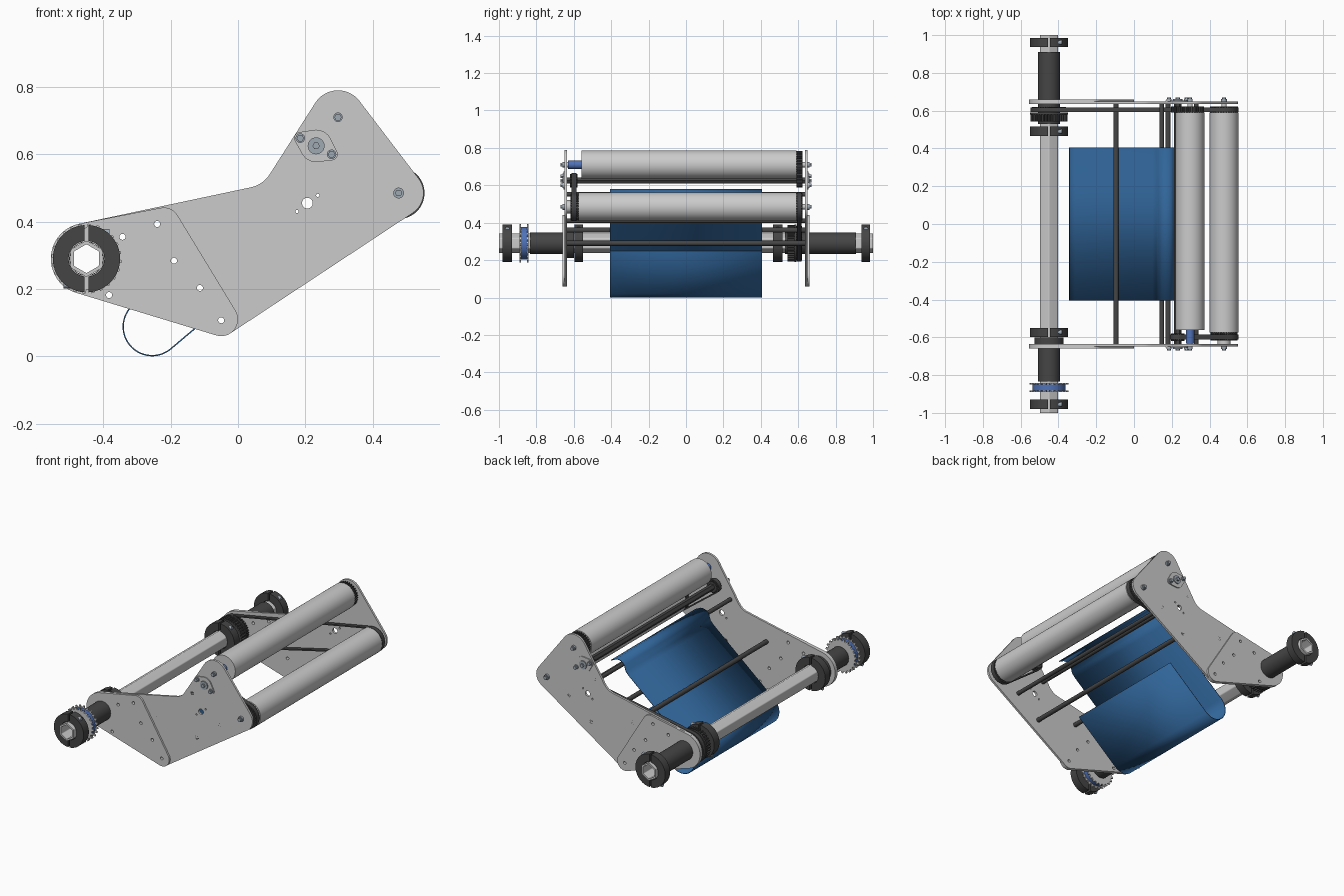
import bpy, bmesh
from math import pi, sin, cos, atan2, acos, radians, tau

if "Cube" in bpy.data.objects:
    bpy.data.objects.remove(bpy.data.objects["Cube"])


def material(name, rgb):
    m = bpy.data.materials.new(name)
    m.diffuse_color = (*rgb, 1)
    m.use_nodes = True
    m.node_tree.nodes["Principled BSDF"].inputs["Base Color"].default_value = m.diffuse_color
    return m


DARK = material("dark_plastic", (0.06, 0.06, 0.06))
BLUE = material("blue_sheet", (0.03, 0.13, 0.32))
HUB = material("blue_hub", (0.08, 0.17, 0.48))
STEEL = material("bolt_steel", (0.35, 0.4, 0.45))


def finish(ob, mat):
    bpy.context.collection.objects.link(ob)
    if mat:
        ob.data.materials.append(mat)
    bpy.ops.object.select_all(action='DESELECT')
    ob.select_set(True)
    bpy.context.view_layer.objects.active = ob
    bpy.ops.object.shade_smooth_by_angle(angle=radians(30))
    return ob


def prism(name, y0, y1, loops, mat=None):
    """Extrude x-z loops (first outline, then holes) from y0 to y1."""
    cu = bpy.data.curves.new(name, 'CURVE')
    cu.dimensions, cu.fill_mode = '2D', 'BOTH'
    cu.extrude = abs(y1 - y0) / 2
    for pts in loops:
        sp = cu.splines.new('POLY')
        sp.points.add(len(pts) - 1)
        for p, (x, z) in zip(sp.points, pts):
            p.co = (x, z, 0, 1)
        sp.use_cyclic_u = True
    tmp = bpy.data.objects.new(name + "_tmp", cu)
    me = bpy.data.meshes.new_from_object(tmp)
    bpy.data.objects.remove(tmp)
    bm = bmesh.new()
    bm.from_mesh(me)
    for v in bm.verts:
        v.co = (v.co.x, (y0 + y1) / 2 - v.co.z, v.co.y)
    bmesh.ops.remove_doubles(bm, verts=bm.verts, dist=1e-5)
    bmesh.ops.recalc_face_normals(bm, faces=bm.faces)
    bm.to_mesh(me)
    bm.free()
    return finish(bpy.data.objects.new(name, me), mat)


def circle(c, r, n=48, turn=0.0):
    return [(c[0] + r * cos(turn + tau * i / n), c[1] + r * sin(turn + tau * i / n)) for i in range(n)]


def hull(circles):
    """Outline of arcs joined by tangents; a negative radius is a concave fillet."""
    n = len(circles)
    ang = []
    for i in range(n):
        (x, z, r), (x2, z2, r2) = circles[i], circles[(i + 1) % n]
        dx, dz = x2 - x, z2 - z
        ang.append(atan2(dz, dx) - acos((r - r2) / (dx * dx + dz * dz) ** 0.5))
    pts = []
    for i, (x, z, r) in enumerate(circles):
        a, b = ang[i - 1], ang[i]
        sweep = (b - a) % tau if r > 0 else -((a - b) % tau)
        k = max(3, int(abs(sweep) / 0.13))
        pts += [(x + r * cos(a + sweep * j / k), z + r * sin(a + sweep * j / k)) for j in range(k + 1)]
    return pts


def gear(c, r, depth, n):
    pts = []
    for i in range(n):
        for f, rr in ((0, r - depth), (0.4, r - depth), (0.55, r), (0.85, r)):
            a = tau * (i + f) / n
            pts.append((c[0] + rr * cos(a), c[1] + rr * sin(a)))
    return pts


def cyl(name, c, r, y0, y1, mat=None, n=48):
    return prism(name, y0, y1, [circle(c, r, n)], mat)


def ring(name, c, r, bore, y0, y1, mat=None):
    return prism(name, y0, y1, [circle(c, r), circle(c, bore)], mat)


SHAFT, UPPER, LOWER, IDLER = (-0.45, 0.29), (0.297, 0.71), (0.477, 0.485), (0.232, 0.625)
RODS = [(-0.095, 0.36), (0.147, 0.552), (0.33, 0.41), (0.18, 0.29)]
HOLES = [(-0.24, 0.393), (-0.343, 0.355), (-0.383, 0.182), (-0.19, 0.284), (-0.113, 0.203), (-0.05, 0.107)]

# Side plates, doublers, bearing flanges and bolts on both sides
plate = hull([(*SHAFT, 0.106), (-0.05, 0.11, 0.05), (0.48, 0.485, 0.071),
              (0.297, 0.71, 0.08), (0.02, 0.588, -0.088)])
doubler = hull([(*SHAFT, 0.106), (-0.05, 0.11, 0.05), (-0.22, 0.395, 0.047)])
small = [circle(h, 0.009, 16) for h in HOLES]
bore = circle(SHAFT, 0.058)
bearing = [circle((0.206, 0.455), 0.016, 24), circle((0.175, 0.43), 0.005, 12), circle((0.237, 0.478), 0.005, 12)]
flange = hull([(0.185, 0.648, 0.018), (*IDLER, 0.048), (0.278, 0.6, 0.018), (*IDLER, 0.048)])
for s, side in ((-1, "front"), (1, "back")):
    prism(side + "_side_plate", s * 0.636, s * 0.649, [plate, bore] + small + bearing)
    prism(side + "_doubler_plate", s * 0.649, s * 0.66, [doubler, bore] + small)
    prism(side + "_bearing_flange", s * 0.649, s * 0.655, [flange])
    for i, (c, r) in enumerate([(UPPER, 0.014), (LOWER, 0.016), (IDLER, 0.025), ((0.185, 0.648), 0.014), ((0.278, 0.6), 0.014)]):
        cyl(f"{side}_washer_{i}", c, r, s * 0.648, s * 0.661, STEEL, 24)
        cyl(f"{side}_bolt_{i}", c, 0.011, s * 0.66, s * 0.671, STEEL, 6)

# Tie rods
for i, c in enumerate(RODS):
    cyl(f"tie_rod_{i}", c, 0.0135 if i in (0, 3) else 0.012, -0.649, 0.649, DARK, 24)

# Hollow hexagonal main shaft
hexa = lambda R, r: hull([(*p, r) for p in circle(SHAFT, R, 6, pi / 2)])
prism("main_shaft", -1.0, 1.0, [hexa(0.044, 0.009), hexa(0.036, 0.006)])


# Split clamp collars, each in two halves with clamp screws
def collar(name, y0, y1):
    for s, part in ((1, "right"), (-1, "left")):
        arc = []
        for r, order in ((0.1, 1), (0.053, -1)):
            a = pi / 2 - 0.006 / r
            arc += [(SHAFT[0] + s * r * cos(t), SHAFT[1] + r * sin(t))
                    for t in [order * (-a + 2 * a * j / 24) for j in range(25)]]
        prism(f"{name}_{part}", y0, y1, [arc], DARK)
    for s in (-1, 1):
        bpy.ops.mesh.primitive_cylinder_add(vertices=16, radius=0.012, depth=0.02, rotation=(0, pi / 2, 0),
                                            location=(SHAFT[0] + s * 0.058, (y0 + y1) / 2, SHAFT[1] + s * 0.076))
        screw = bpy.context.object
        screw.name = f"{name}_screw"
        screw.data.materials.append(STEEL)


collar("outer_collar_front", -0.98, -0.93)
collar("outer_collar_back", 0.938, 0.985)
collar("inner_collar_front", -0.597, -0.55)
collar("inner_collar_back", 0.465, 0.515)

# Sleeves, bearings and drive pulley on the shaft
ring("sleeve_front", SHAFT, 0.058, 0.049, -0.835, -0.6, DARK)
ring("sleeve_back", SHAFT, 0.058, 0.049, 0.53, 0.91, DARK)
ring("bearing_front", SHAFT, 0.078, 0.05, -0.636, -0.6, DARK)
prism("timing_pulley", 0.542, 0.58, [gear(SHAFT, 0.098, 0.008, 36), circle(SHAFT, 0.05)], DARK)
prism("drive_pulley", 0.592, 0.62, [gear(SHAFT, 0.091, 0.006, 40), circle(SHAFT, 0.05)], DARK)
ring("pulley_flange", SHAFT, 0.1, 0.05, 0.58, 0.59, DARK)

# Blue-cored double sprocket
ring("sprocket_core", SHAFT, 0.088, 0.05, -0.882, -0.85, HUB)
for i, y in enumerate((-0.889, -0.85)):
    prism(f"sprocket_disc_{i}", y, y + 0.007, [gear(SHAFT, 0.104, 0.012, 24), circle(SHAFT, 0.05)])

# Rollers, their axles and end pulleys
for name, c, y0 in (("upper", UPPER, -0.56), ("lower", LOWER, -0.575)):
    cyl(name + "_roller", c, 0.077, y0, 0.59, None, 64)
    cyl(name + "_axle", c, 0.014, -0.65, 0.65, None, 24)
    prism(name + "_pulley_back", 0.59, 0.622, [gear(c, 0.074, 0.007, 32)], DARK)
cyl("upper_bushing", UPPER, 0.023, -0.632, -0.56, HUB)
prism("lower_pulley_front", -0.617, -0.575, [gear(LOWER, 0.072, 0.007, 32)], DARK)
cyl("lower_spacer_front", LOWER, 0.035, -0.636, -0.615)

# Idler shaft with end pulleys
prism("idler_shaft", -0.649, 0.649, [circle(IDLER, 0.019, 6)], DARK)
for i, (y0, y1) in enumerate(((-0.62, -0.58), (0.59, 0.622))):
    prism(f"idler_pulley_{i}", y0, y1, [gear(IDLER, 0.036, 0.005, 20)], DARK)


# Drive belts
def belt(name, circles, y0, y1, t=0.008):
    prism(name, y0, y1, [hull([(x, z, r + t) for x, z, r in circles]), hull(circles)], DARK)


belt("main_belt", [(*SHAFT, 0.089), (*LOWER, 0.068)], 0.594, 0.618)
belt("roller_belt", [(*IDLER, 0.034), (*LOWER, 0.069)], -0.612, -0.586)

# Hanging blue sheet trough
path = [(0.22, 0.56), (0.185, 0.577), (0.165, 0.578), (0.147, 0.572), (0.131, 0.556), (0.12, 0.52), (0.1, 0.498)]
path += [(-0.255 + 0.086 * cos(radians(a)), 0.088 + 0.086 * sin(radians(a))) for a in range(130, 311, 6)]
path += [(0.07, 0.25)]
bm = bmesh.new()
rows = [[bm.verts.new((x, y, z)) for y in (-0.405, 0.405)] for x, z in path]
for a, b in zip(rows, rows[1:]):
    bm.faces.new((a[0], a[1], b[1], b[0]))
me = bpy.data.meshes.new("sheet_trough")
bm.to_mesh(me)
bm.free()
sheet = finish(bpy.data.objects.new("sheet_trough", me), BLUE)
solid = sheet.modifiers.new("thickness", 'SOLIDIFY')
solid.thickness, solid.offset = 0.004, 0
